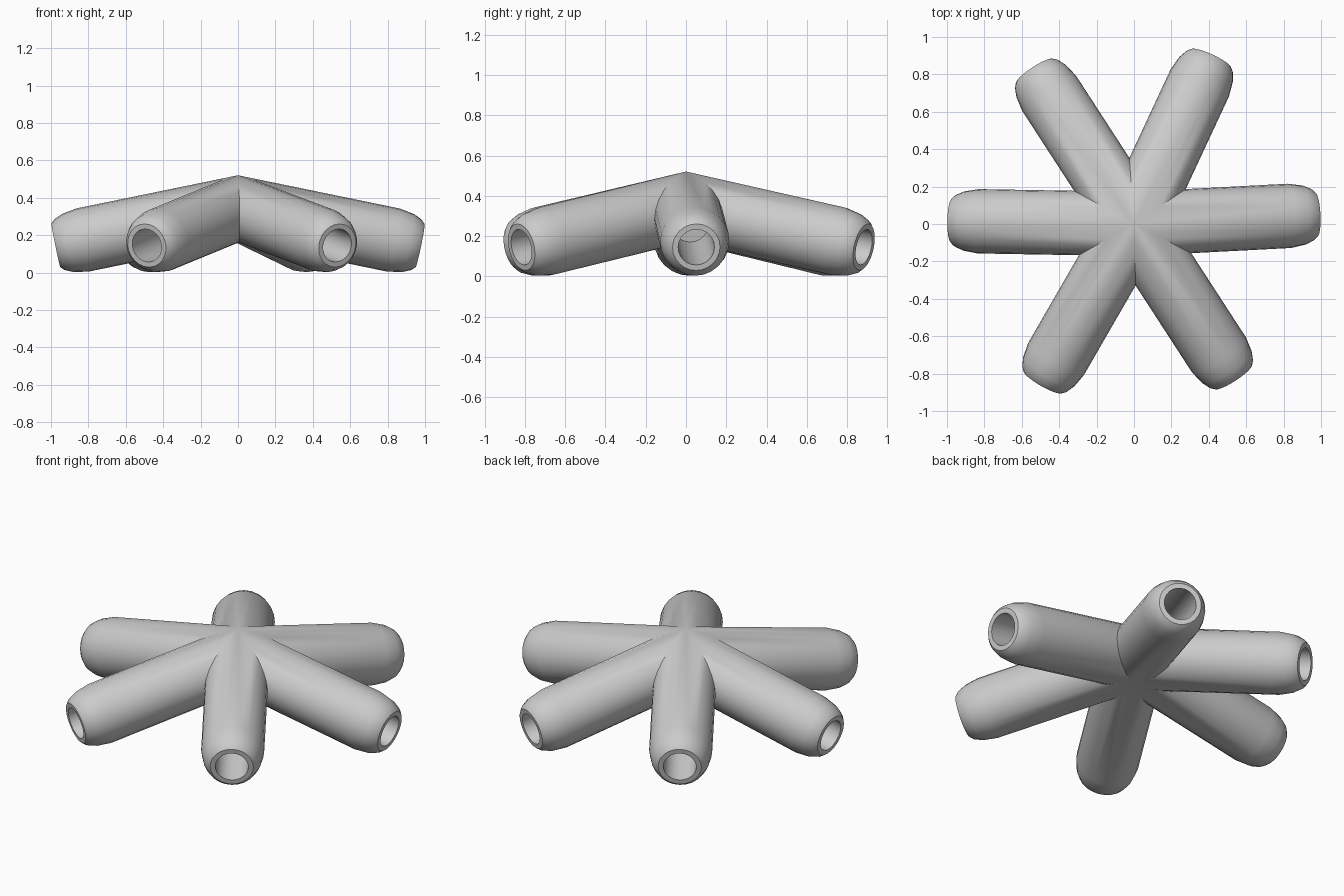
import bpy, bmesh, math
from mathutils import Matrix, Vector

cube = bpy.data.objects.get("Cube")
if cube:
    bpy.data.objects.remove(cube, do_unlink=True)

SIDES = 24
HUB = Vector((0, 0, 0.345))
TILT = math.radians(11.6)
HEADINGS = [3, 65, 123, 179, 240, 303]
# (distance along the arm, radius): outer wall, rounded shoulder, rim, blind bore
PROFILE = [(-0.3, 0.172), (0.85, 0.172), (0.93, 0.158), (0.975, 0.138),
           (0.995, 0.118), (0.995, 0.09), (0.43, 0.09)]

grey = bpy.data.materials.new("light grey")
grey.use_nodes = True
color = (0.6, 0.6, 0.6, 1)
grey.diffuse_color = color
grey.node_tree.nodes["Principled BSDF"].inputs["Base Color"].default_value = color


def add_arm(bm, heading, before, after):
    """Lathe one hollow arm and mitre it against its two neighbours."""
    arm = bmesh.new()
    turn = Matrix.Translation(HUB) @ Matrix.Rotation(heading, 4, 'Z') @ Matrix.Rotation(TILT, 4, 'Y')
    rings = []
    for dist, rad in PROFILE:
        angles = [math.tau * i / SIDES for i in range(SIDES)]
        rings.append([arm.verts.new(turn @ Vector((dist, rad * math.cos(a), rad * math.sin(a))))
                      for a in angles])
    for a, b in zip(rings, rings[1:]):
        for i in range(SIDES):
            j = (i + 1) % SIDES
            arm.faces.new((a[i], a[j], b[j], b[i]))
    arm.faces.new(rings[-1])
    # Vertical mitre planes halfway to each neighbour
    for plane, side in ((before, -1), (after, 1)):
        normal = Vector((-math.sin(plane), math.cos(plane), 0)) * side
        bmesh.ops.bisect_plane(arm, geom=arm.verts[:] + arm.edges[:] + arm.faces[:],
                               plane_co=HUB, plane_no=normal, dist=1e-6, clear_outer=True)
    temp = bpy.data.meshes.new("temp")
    arm.to_mesh(temp)
    arm.free()
    bm.from_mesh(temp)
    bpy.data.meshes.remove(temp)


# Six arms welded along their mitres into one hub connector
bm = bmesh.new()
count = len(HEADINGS)
for k, h in enumerate(HEADINGS):
    prev_h = HEADINGS[k - 1] - (360 if k == 0 else 0)
    next_h = HEADINGS[(k + 1) % count] + (360 if k == count - 1 else 0)
    add_arm(bm, math.radians(h), math.radians((prev_h + h) / 2), math.radians((h + next_h) / 2))
bmesh.ops.remove_doubles(bm, verts=bm.verts[:], dist=0.0005)
bmesh.ops.recalc_face_normals(bm, faces=bm.faces[:])
mesh = bpy.data.meshes.new("six_way_hub")
bm.to_mesh(mesh)
bm.free()
mesh.materials.append(grey)

hub = bpy.data.objects.new("six_way_hub", mesh)
bpy.context.collection.objects.link(hub)
bpy.context.view_layer.objects.active = hub
hub.select_set(True)
bpy.ops.object.shade_smooth_by_angle(angle=math.radians(35))
